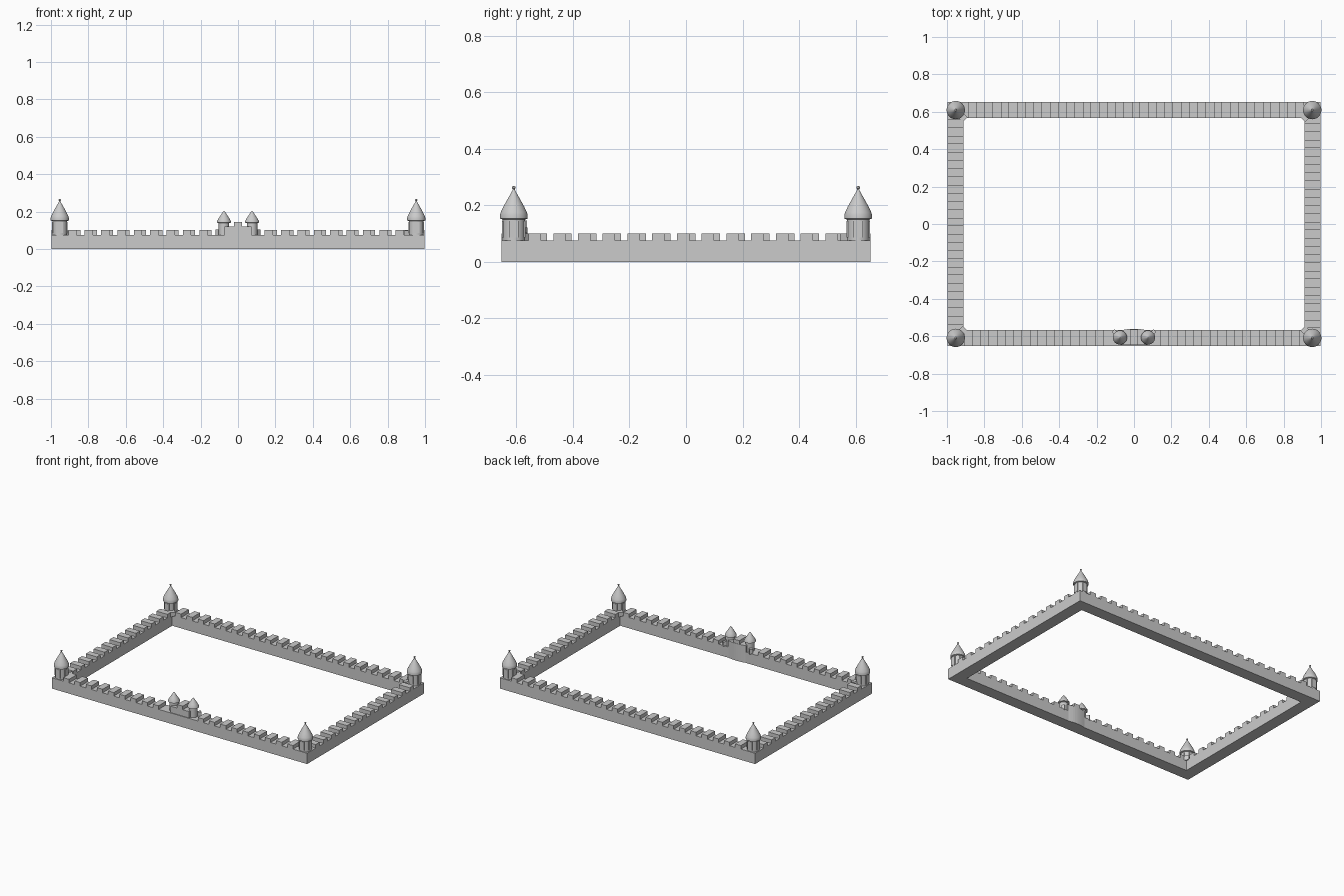
import bpy, bmesh, math
from mathutils import Matrix, Vector

if "Cube" in bpy.data.objects:
    bpy.data.objects.remove(bpy.data.objects["Cube"])

stone = bpy.data.materials.new("grey stone")
stone.diffuse_color = (0.6, 0.6, 0.6, 1)
stone.use_nodes = True
stone.node_tree.nodes["Principled BSDF"].inputs["Base Color"].default_value = stone.diffuse_color

HX, HY, T, WZ, MZ = 0.997, 0.653, 0.085, 0.076, 0.101
TX, TY = 0.953, 0.609


def finish(bm, name, smooth=False):
    bmesh.ops.recalc_face_normals(bm, faces=bm.faces)
    me = bpy.data.meshes.new(name)
    bm.to_mesh(me)
    bm.free()
    me.materials.append(stone)
    ob = bpy.data.objects.new(name, me)
    bpy.context.collection.objects.link(ob)
    if smooth:
        bpy.ops.object.select_all(action='DESELECT')
        ob.select_set(True)
        bpy.context.view_layer.objects.active = ob
        bpy.ops.object.shade_smooth_by_angle(angle=math.radians(35))
    return ob


def box(bm, x0, x1, y0, y1, z0, z1, m=Matrix()):
    s = Matrix.Diagonal((x1 - x0, y1 - y0, z1 - z0, 1))
    c = Matrix.Translation(((x0 + x1) / 2, (y0 + y1) / 2, (z0 + z1) / 2))
    bmesh.ops.create_cube(bm, size=1, matrix=m @ c @ s)


def lathe(bm, profile, cx, cy, n=32):
    vs = [bm.verts.new((cx + r, cy, z)) for r, z in profile]
    es = [bm.edges.new(p) for p in zip(vs, vs[1:])]
    bmesh.ops.spin(bm, geom=vs + es, cent=(cx, cy, 0), axis=(0, 0, 1),
                   angle=2 * math.pi, steps=n, use_duplicate=False)
    bmesh.ops.remove_doubles(bm, verts=bm.verts, dist=0.0002)


def prism(bm, pts, z0, z1):
    f = bm.faces.new([bm.verts.new((x, y, z0)) for x, y in pts])
    r = bmesh.ops.extrude_face_region(bm, geom=[f])
    bmesh.ops.translate(bm, vec=(0, 0, z1 - z0),
                        verts=[v for v in r['geom'] if isinstance(v, bmesh.types.BMVert)])


# curtain wall: mitred rectangular ring
bm = bmesh.new()
rings = []
for inset, z in ((0, 0), (0, WZ), (T, WZ), (T, 0)):
    rings.append([bm.verts.new((sx * (HX - inset), sy * (HY - inset), z))
                  for sx, sy in ((-1, -1), (1, -1), (1, 1), (-1, 1))])
for a, b in zip(rings, rings[1:] + rings[:1]):
    for i in range(4):
        j = (i + 1) % 4
        bm.faces.new((a[i], a[j], b[j], b[i]))
finish(bm, "curtain_wall")

# merlons
P, W = 0.0875, 0.022
bm = bmesh.new()
for i in range(-6, 7):
    for s, off in ((1, 0.0), (-1, 0.021)):
        c = i * P + off - 0.01
        if abs(c) < 0.55:
            xs = sorted((s * (HX - T), s * HX))
            box(bm, *xs, c - W, c + W, WZ - 0.002, MZ)
for i in range(-10, 11):
    for s, off in ((1, 0.021), (-1, 0.0)):
        c = i * P + off - 0.01
        if abs(c) > 0.89 or (s < 0 and abs(c) < 0.12):
            continue
        ys = sorted((s * (HY - T), s * HY))
        box(bm, c - W, c + W, *ys, WZ - 0.002, MZ)
finish(bm, "merlons")

# corner towers
for sx in (-1, 1):
    for sy in (-1, 1):
        cx, cy = sx * TX, sy * TY
        bm = bmesh.new()
        lathe(bm, [(0, 0.07), (0.04, 0.07), (0.04, 0.15), (0.049, 0.153), (0.049, 0.166),
                   (0.046, 0.176), (0.036, 0.197), (0.021, 0.224), (0.009, 0.245),
                   (0.004, 0.254), (0.0035, 0.257), (0.006, 0.261), (0.0055, 0.266),
                   (0, 0.269)], cx, cy)
        finish(bm, "corner_tower", True)
        # window surrounds on the outer sides, doorstep block facing the court
        bm = bmesh.new()
        for a in range(4):
            m = Matrix.Translation((cx, cy, 0)) @ Matrix.Rotation(a * math.pi / 2, 4, 'Z')
            box(bm, 0.03, 0.0415, -0.017, 0.017, 0.086, 0.145, m)
        finish(bm, "tower_windows")
        bm = bmesh.new()
        m = Matrix.Translation((cx, cy, 0)) @ Matrix.Rotation(math.atan2(-sy, -sx), 4, 'Z')
        box(bm, 0.02, 0.072, -0.018, 0.018, 0.07, 0.1, m)
        finish(bm, "tower_doorway")

# gatehouse turrets
for s in (-1, 1):
    cx, cy = s * 0.075, -0.607
    bm = bmesh.new()
    lathe(bm, [(0, 0.07), (0.028, 0.07), (0.028, 0.139), (0.038, 0.142), (0.037, 0.15),
               (0.027, 0.167), (0.012, 0.19), (0.003, 0.203), (0, 0.206)], cx, cy, 24)
    finish(bm, "gate_turret", True)
    bm = bmesh.new()
    m = Matrix.Translation((cx, cy, 0)) @ Matrix.Rotation(math.atan2(1, s), 4, 'Z')
    box(bm, 0.015, 0.052, -0.011, 0.011, 0.07, 0.104, m)
    finish(bm, "gate_turret_doorway")

# gatehouse body, gently bowed towards the court
bm = bmesh.new()
bow = [(0.072 - 0.144 * i / 8, -0.569 + 0.009 * math.sin(math.pi * i / 8)) for i in range(9)]
prism(bm, [(-0.072, -0.648), (0.072, -0.648)] + bow, 0, 0.121)
box(bm, -0.022, 0.022, -0.648, -0.563, 0.119, 0.146)
finish(bm, "gatehouse")
